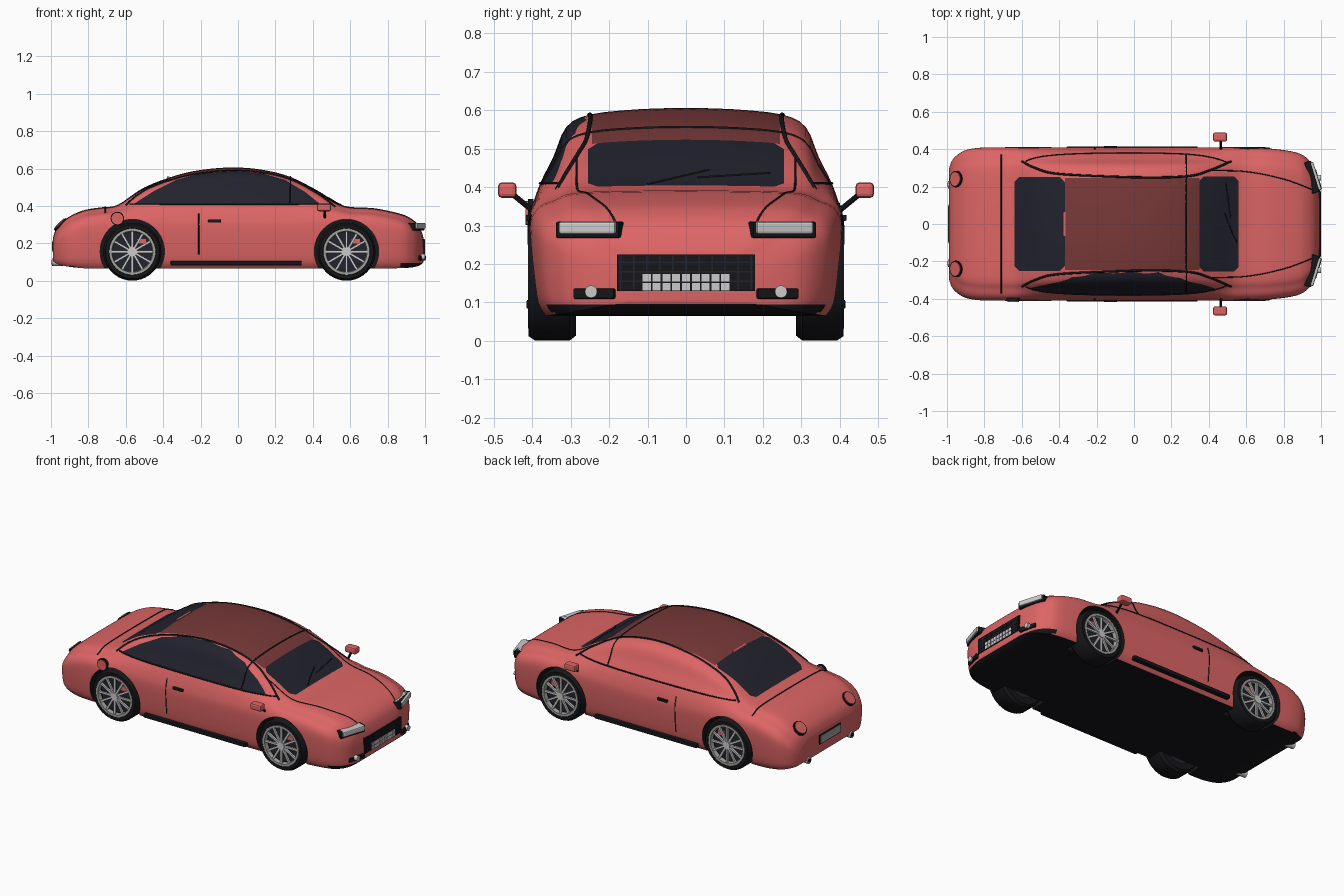
import bpy, bmesh, math
from mathutils import Vector, Matrix
from mathutils.bvhtree import BVHTree

if "Cube" in bpy.data.objects:
    bpy.data.objects.remove(bpy.data.objects["Cube"])


def material(name, rgb):
    m = bpy.data.materials.new(name)
    m.use_nodes = True
    m.diffuse_color = (*rgb, 1)
    m.node_tree.nodes["Principled BSDF"].inputs["Base Color"].default_value = (*rgb, 1)
    return m


RED = material("coral red paint", (0.73, 0.13, 0.13))
ROOF = material("dark red roof", (0.19, 0.04, 0.04))
GLASS = material("dark glass", (0.016, 0.016, 0.027))
BLACK = material("black trim", (0.008, 0.008, 0.01))
SILVER = material("silver", (0.6, 0.6, 0.6))
GREY = material("wheel grey", (0.36, 0.36, 0.34))


def finish(name, bm, *mats, smooth=True):
    bmesh.ops.recalc_face_normals(bm, faces=bm.faces)
    me = bpy.data.meshes.new(name)
    bm.to_mesh(me)
    ob = bpy.data.objects.new(name, me)
    bpy.context.collection.objects.link(ob)
    for m in mats:
        me.materials.append(m)
    if smooth:
        shade(ob)
    return ob


def activate(ob):
    bpy.ops.object.select_all(action="DESELECT")
    ob.select_set(True)
    bpy.context.view_layer.objects.active = ob


def shade(ob):
    activate(ob)
    bpy.ops.object.shade_smooth_by_angle(angle=math.radians(35))


def spline(pts, n):
    """Catmull-Rom curve through the points, n steps per span."""
    p = [Vector(q) for q in pts]
    p = [p[0]] + p + [p[-1]]
    out = []
    for a, b, c, d in zip(p, p[1:], p[2:], p[3:]):
        for k in range(n):
            t = k / n
            out.append(0.5 * (2 * b + (c - a) * t + (2 * a - 5 * b + 4 * c - d) * t ** 2
                              + (3 * b - a - 3 * c + d) * t ** 3))
    return out + [p[-1]]


def boxes(name, parts, mat, bevel=0):
    """Boxes given as (centre, size, rotation matrix or None)."""
    bm = bmesh.new()
    for loc, size, rot in parts:
        m = Matrix.Translation(loc) @ (rot or Matrix()) @ Matrix.Diagonal((*size, 1))
        bmesh.ops.create_cube(bm, size=1, matrix=m)
    ob = finish(name, bm, mat, smooth=False)
    if bevel:
        mod = ob.modifiers.new("bevel", "BEVEL")
        mod.width, mod.segments = bevel, 2
    return ob


def cylinder(name, centre, direction, r, depth, mat, n=28):
    bm = bmesh.new()
    rot = Vector(direction).to_track_quat("Z", "Y").to_matrix().to_4x4()
    bmesh.ops.create_cone(bm, cap_ends=True, segments=n, radius1=r, radius2=r, depth=depth,
                          matrix=Matrix.Translation(centre) @ rot)
    return finish(name, bm, mat)


def lathe(name, profile, centre, side, mat, n=40):
    """Closed (offset, radius) profile spun around the axle."""
    bm = bmesh.new()
    rings = [[bm.verts.new(Vector(centre) + Vector((r * math.cos(a), side * y, r * math.sin(a))))
              for y, r in profile] for a in (math.tau * k / n for k in range(n))]
    for k in range(n):
        p, q = rings[k], rings[(k + 1) % n]
        for j in range(len(profile)):
            i = (j + 1) % len(profile)
            bm.faces.new((p[j], p[i], q[i], q[j]))
    return finish(name, bm, mat)


# Body shell: stations of x, half width, top height, bottom height
stations = [(-.988, .30, .235, .105), (-.975, .335, .272, .095), (-.95, .365, .305, .085),
            (-.9, .395, .345, .075), (-.82, .408, .379, .067), (-.725, .41, .394, .065),
            (-.64, .41, .408, .065), (-.5, .41, .5, .065), (-.31, .41, .57, .065),
            (-.15, .41, .599, .065), (0, .41, .606, .065), (.14, .41, .592, .065),
            (.28, .41, .556, .065), (.43, .41, .48, .065), (.565, .41, .402, .065),
            (.73, .403, .388, .065), (.87, .382, .358, .068), (.93, .347, .33, .072),
            (.965, .30, .297, .08), (.982, .24, .262, .09), (.992, .17, .23, .1)]
upper = [(0, 1), (.3, .985), (.61, .93), (.76, .8), (.84, .5), (.93, .2)]
lower = [(.985, .93), (1, .75), (.985, .4), (.955, .12), (.9, 0)]
bm = bmesh.new()
rings = []
for x, w, top, bot in spline(stations, 4):
    belt = min(.355, top - .05)
    half = [(y * w, belt + f * (top - belt)) for y, f in upper]
    half += [(y * w, bot + f * (belt - bot)) for y, f in lower]
    half = spline(half, 3)
    ring = [(x, y, z) for y, z in half] + [(x, -y, z) for y, z in reversed(half[1:])]
    rings.append([bm.verts.new(v) for v in ring])
for p, q in zip(rings, rings[1:]):
    for j in range(len(p)):
        i = (j + 1) % len(p)
        bm.faces.new((p[j], p[i], q[i], q[j]))
bm.faces.new(rings[0])
bm.faces.new(rings[-1])
bmesh.ops.recalc_face_normals(bm, faces=bm.faces)
tree = BVHTree.FromBMesh(bm)


def paint(poly, axes, test, index):
    """Cut a convex outline into the shell and colour its inside."""
    bm.normal_update()
    faces = [f for f in bm.faces if test(f)]
    mid = sum((Vector(p) for p in poly), Vector((0, 0))) / len(poly)
    for a, b in zip(poly, poly[1:] + poly[:1]):
        n2 = Vector((a[1] - b[1], b[0] - a[0]))
        if n2.dot(mid - Vector(a)) < 0:
            n2 = -n2
        co, no = Vector((0, 0, 0)), Vector((0, 0, 0))
        for k, ax in enumerate(axes):
            co[ax], no[ax] = a[k], n2[k]
        no.normalize()
        geom = set(faces) | {e for f in faces for e in f.edges} | {v for f in faces for v in f.verts}
        cut = bmesh.ops.bisect_plane(bm, geom=list(geom), dist=1e-5, plane_co=co, plane_no=no)
        faces = [f for f in cut["geom"] if isinstance(f, bmesh.types.BMFace)
                 and (f.calc_center_median() - co).dot(no) > 0]
    for f in faces:
        f.material_index = index


def rounded(a0, a1, b, c):
    return [(a0 + c, -b), (a1 - c, -b), (a1, c - b), (a1, b - c),
            (a1 - c, b), (a0 + c, b), (a0, b - c), (a0, c - b)]


upward = lambda f: f.normal.z > .3
paint(rounded(-.37, .35, .245, .002), (0, 1), upward, 1)
paint(rounded(.35, .56, .255, .025), (0, 1), upward, 2)
paint(rounded(-.64, -.37, .25, .025), (0, 1), upward, 2)
window = [(-.56, .41), (-.45, .48), (-.33, .54), (-.2, .575), (-.02, .588),
          (.13, .575), (.25, .54), (.36, .475), (.44, .41)]
paint(window, (0, 2), lambda f: f.normal.y < -.12 and f.material_index == 0, 2)
paint([(-.5, 0), (.5, 0), (.5, .095), (-.5, .095)], (1, 2), lambda f: f.normal.x > .25, 3)
bm.normal_update()
for f in bm.faces:
    if f.normal.z < -.7 and f.calc_center_median().z < .12:
        f.material_index = 3
palette = (RED, ROOF, GLASS, BLACK)
body = finish("body_shell", bm, *palette, smooth=False)

# Wheel arches
AXLES = {"rear": -.565, "front": .58}
for x in AXLES.values():
    for s in (-1, 1):
        cutter = cylinder("arch_cutter", (x, s * .385, .157), (0, 1, 0), .172, .23, RED, 48)
        cutter.hide_render = True
        cutter.data.materials.clear()
        for m in palette:
            cutter.data.materials.append(m)
        for p in cutter.data.polygons:
            p.material_index = 3
        mod = body.modifiers.new("arch", "BOOLEAN")
        mod.operation, mod.solver, mod.object = "DIFFERENCE", "EXACT", cutter
        activate(body)
        bpy.ops.object.modifier_apply(modifier="arch")
        bpy.data.objects.remove(cutter)
shade(body)


def hit(axis, sign, p):
    """Point and normal where a ray along an axis meets the shell."""
    o, d = list(p), [0, 0, 0]
    o.insert(axis, 2 * sign)
    d[axis] = -sign
    return tree.ray_cast(Vector(o), Vector(d))[:2]


def seam(name, pts, axis, sign, r=.004, n=6):
    cu = bpy.data.curves.new(name, "CURVE")
    cu.dimensions, cu.bevel_depth, cu.bevel_resolution = "3D", r, 1
    found = [h for h in (hit(axis, sign, p)[0] for p in spline(pts, n)) if h]
    sp = cu.splines.new("POLY")
    sp.points.add(len(found) - 1)
    for q, h in zip(sp.points, found):
        q.co = (*h, 1)
    cu.materials.append(BLACK)
    bpy.context.collection.objects.link(bpy.data.objects.new(name, cu))


# Shut lines and wipers
seam("boot_seam", [(-.71, -.37), (-.71, 0), (-.71, .37)], 2, 1, n=16)
seam("roof_seam", [(.28, -.37), (.28, 0), (.28, .37)], 2, 1, n=16)
seam("wiper_right", [(-.1, .407), (.06, .445)], 0, 1, .003)
seam("wiper_left", [(.03, .425), (.22, .437)], 0, 1, .003)
for side, s in (("right", -1), ("left", 1)):
    seam(side + "_bonnet_seam", [(.41, s * .285), (.6, s * .28), (.8, s * .24), (.95, s * .185)], 2, 1, .003)
    seam(side + "_window_top", [(-.6, s * .335), (-.53, s * .3), (-.4, s * .268), (0, s * .25),
                                (.28, s * .255), (.4, s * .285), (.52, s * .335)], 2, 1, .006)
    seam(side + "_belt_line", [(-.58, .41), (-.2, .41), (.2, .41), (.5, .41)], 1, s)
    seam(side + "_door_seam", [(-.21, .14), (-.21, .25), (-.21, .36)], 1, s, .003)
    boxes(side + "_door_handle", [((-.125, s * .408, .32), (.07, .02, .016), None)], BLACK, .004)
    boxes(side + "_sill", [((-.01, s * .4, .095), (.7, .03, .024), None)], BLACK, .005)

    # Mirrors
    boxes(side + "_mirror", [((.46, s * .465, .392), (.075, .048, .04), None)], RED, .01)
    arm = Vector((0, s * .055, .045))
    cylinder(side + "_mirror_arm", (.465, s * .425, .36), arm, .007, .08, BLACK, 10)

    # Headlights and fog lights
    p = hit(0, 1, (s * .25, .285))[0]
    turn = Matrix.Rotation(s * .3, 4, "Z")
    boxes(side + "_headlight_frame", [((p.x - .012, s * .25, .289), (.05, .172, .042), turn)], BLACK, .005)
    boxes(side + "_headlight", [((p.x - .006, s * .25, .294), (.056, .155, .032), turn)], SILVER, .006)
    p = hit(0, 1, (s * .235, .123))[0]
    boxes(side + "_fog_recess", [((p.x - .012, s * .235, .123), (.04, .11, .027), turn)], BLACK, .004)
    cylinder(side + "_fog_light", (p.x + .004, s * .247, .128), (1, 0, 0), .016, .03, SILVER, 18)

    # Tail lights and exhausts
    p, n = hit(2, 1, (-.95, s * .24))
    cylinder(side + "_tail_light_ring", p, n, .044, .012, BLACK)
    cylinder(side + "_tail_light", p, n, .037, .02, RED)
    cylinder(side + "_exhaust", (-.965, s * .21, .1), (1, 0, 0), .02, .06, SILVER, 18)
    cylinder(side + "_exhaust_bore", (-.993, s * .21, .1), (1, 0, 0), .012, .008, BLACK, 18)

# Fuel cap, high brake light, rear plate
cylinder("fuel_cap_ring", (-.645, -.404, .333), (0, 1, 0), .036, .015, BLACK)
cylinder("fuel_cap", (-.645, -.405, .333), (0, 1, 0), .031, .024, RED)
p, n = hit(2, 1, (-.372, 0))
boxes("high_brake_light", [(p, (.014, .13, .012), None)], RED)
boxes("rear_plate_frame", [((-.985, 0, .185), (.012, .21, .06), None)], BLACK)
boxes("rear_plate", [((-.989, 0, .185), (.012, .19, .045), None)], GREY)

# Front grille with bars and bright mesh tiles
boxes("grille", [((.975, 0, .177), (.044, .36, .095), None)], BLACK)
bars = [((.997, 0, z), (.004, .35, .004), None) for z in (.155, .18, .205)]
bars += [((.997, (k - 5) * .034, .177), (.004, .004, .09), None) for k in range(11)]
boxes("grille_bars", bars, GLASS)
boxes("grille_mesh", [((.997, (k - 4) * .0255, z), (.006, .021, .02), None)
                      for k in range(9) for z in (.141, .164)], SILVER)

# Wheels
tyre = [(-.06, .1), (-.062, .142), (-.045, .155), (.045, .155), (.062, .144), (.062, .126), (.045, .118), (.03, .1)]
rim = [(.04, .119), (.063, .124), (.063, .11), (.04, .106)]
for end, x in AXLES.items():
    for side, s in (("right", -1), ("left", 1)):
        tag, c = f"{end}_{side}_", Vector((x, s * .3475, .156))
        out = Vector((0, s, 0))
        lathe(tag + "tyre", tyre, c, s, BLACK)
        lathe(tag + "rim", rim, c, s, GREY)
        cylinder(tag + "brake_disc", c, out, .116, .07, GLASS, 32)
        boxes(tag + "caliper", [(c + out * .036 + Vector((.05, 0, .055)), (.05, .016, .03), None)], RED)
        spokes = []
        for k in range(12):
            rot = Matrix.Rotation(math.tau * k / 12, 4, "Y")
            spokes.append((c + out * .053 + rot @ Vector((.065, 0, 0)), (.1, .012, .012), rot))
        boxes(tag + "spokes", spokes, SILVER)
        cylinder(tag + "hub", c + out * .053, out, .024, .022, SILVER, 20)
